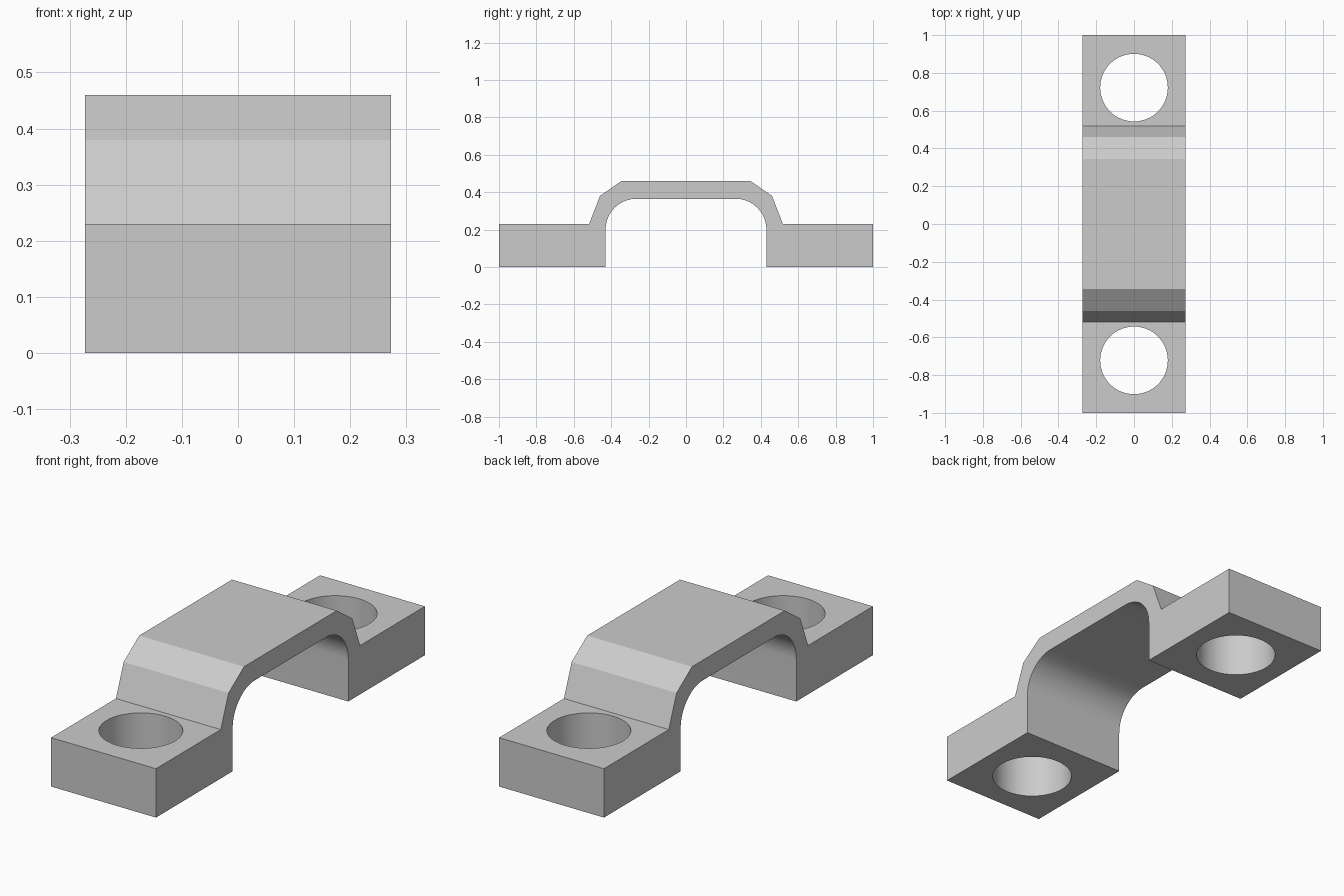
import bpy, bmesh
from math import sin, cos, radians

if "Cube" in bpy.data.objects:
    bpy.data.objects.remove(bpy.data.objects["Cube"], do_unlink=True)

HALF_WIDTH = 0.273
HOLE_Y, HOLE_RADIUS = 0.722, 0.179
ARC_Y, ARC_Z, ARC_RADIUS, ARC_STEPS = 0.265, 0.2, 0.165, 16

# Single grey metal
metal = bpy.data.materials.new("grey metal")
metal.use_nodes = True
grey = (0.6, 0.6, 0.6, 1)
metal.diffuse_color = grey
metal.node_tree.nodes["Principled BSDF"].inputs["Base Color"].default_value = grey

# Half of the side profile (y, z): chamfered top, foot, then rounded underside
half = [(0.345, 0.46), (0.46, 0.38), (0.518, 0.23), (1, 0.23), (1, 0), (0.43, 0)]
for i in range(ARC_STEPS + 1):
    a = radians(90 * i / ARC_STEPS)
    half.append((ARC_Y + ARC_RADIUS * cos(a), ARC_Z + ARC_RADIUS * sin(a)))
profile = half + [(-y, z) for y, z in reversed(half)]

# Strap: profile extruded across the width
bm = bmesh.new()
face = bm.faces.new([bm.verts.new((-HALF_WIDTH, y, z)) for y, z in profile])
new = bmesh.ops.extrude_face_region(bm, geom=[face])["geom"]
bmesh.ops.translate(bm, vec=(2 * HALF_WIDTH, 0, 0),
                    verts=[v for v in new if isinstance(v, bmesh.types.BMVert)])
bmesh.ops.recalc_face_normals(bm, faces=bm.faces)
mesh = bpy.data.meshes.new("strap_bracket")
bm.to_mesh(mesh)
bm.free()
mesh.materials.append(metal)
strap = bpy.data.objects.new("strap_bracket", mesh)
bpy.context.collection.objects.link(strap)

# Bolt hole through each foot
bpy.context.view_layer.objects.active = strap
for side in (-1, 1):
    bpy.ops.mesh.primitive_cylinder_add(vertices=64, radius=HOLE_RADIUS, depth=1,
                                        location=(0, side * HOLE_Y, 0.1))
    cutter = bpy.context.object
    cutter.data.materials.append(metal)
    bpy.context.view_layer.objects.active = strap
    cut = strap.modifiers.new("bolt_hole", "BOOLEAN")
    cut.operation, cut.solver, cut.object = "DIFFERENCE", "EXACT", cutter
    bpy.ops.object.modifier_apply(modifier=cut.name)
    bpy.data.objects.remove(cutter, do_unlink=True)

# Smooth holes and arch, crisp chamfers
bpy.ops.object.select_all(action="DESELECT")
strap.select_set(True)
bpy.ops.object.shade_smooth_by_angle(angle=radians(20))
